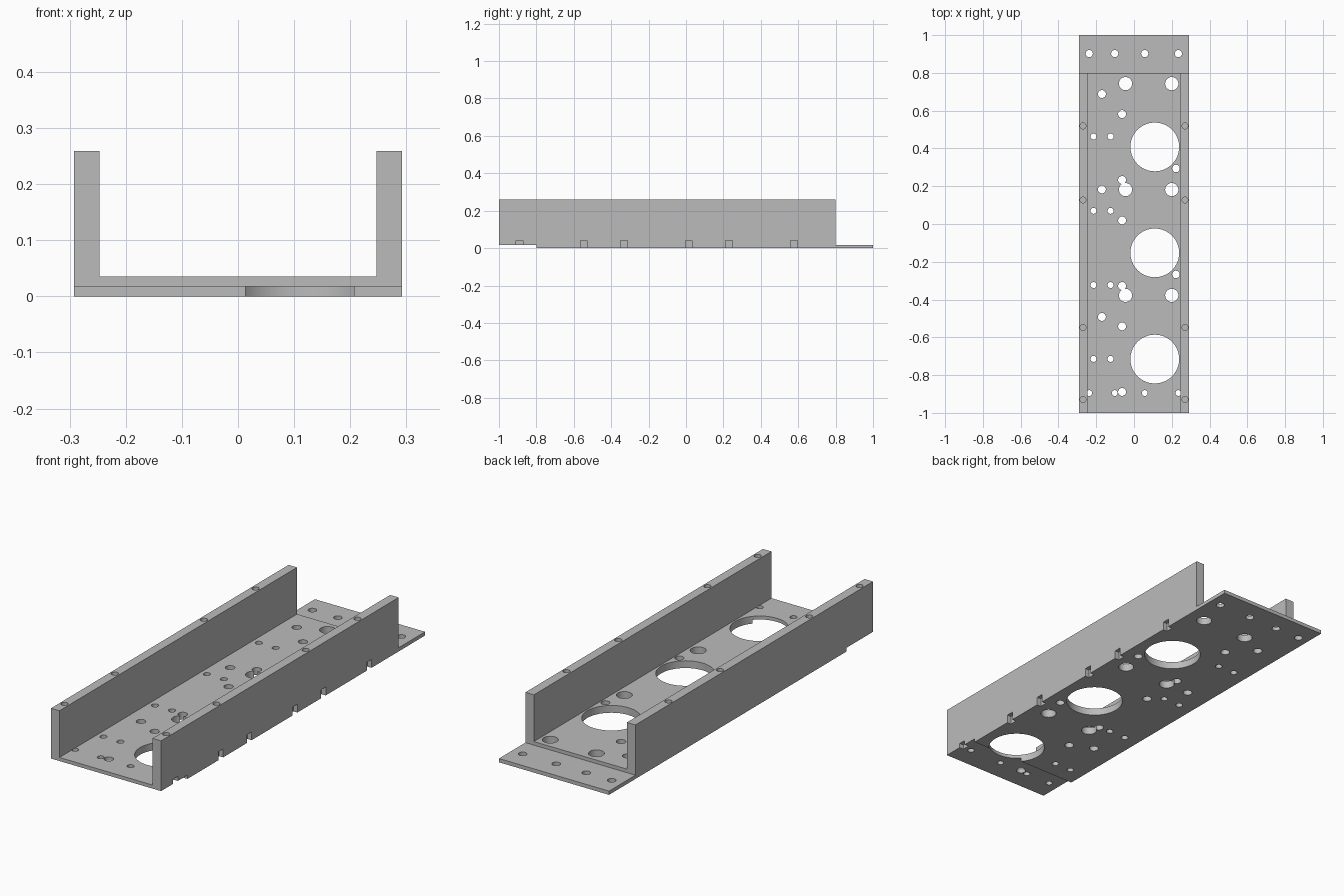
import bpy
import bmesh
from mathutils import Matrix, Vector

if "Cube" in bpy.data.objects:
    bpy.data.objects.remove(bpy.data.objects["Cube"], do_unlink=True)

HALF_W, INNER, TOP = 0.292, 0.247, 0.259
LAP, FLOOR = 0.018, 0.035

# Plain grey material
grey = bpy.data.materials.new("plain_grey")
grey.use_nodes = True
colour = (0.5, 0.5, 0.5, 1)
grey.diffuse_color = colour
grey.node_tree.nodes["Principled BSDF"].inputs["Base Color"].default_value = colour


def finish(bm, name):
    bmesh.ops.recalc_face_normals(bm, faces=bm.faces)
    mesh = bpy.data.meshes.new(name)
    bm.to_mesh(mesh)
    bm.free()
    mesh.materials.append(grey)
    obj = bpy.data.objects.new(name, mesh)
    bpy.context.scene.collection.objects.link(obj)
    return obj


def add_box(bm, low, high):
    low, high = Vector(low), Vector(high)
    matrix = Matrix.Translation((low + high) / 2) @ Matrix.Diagonal((*(high - low), 1))
    bmesh.ops.create_cube(bm, size=1, matrix=matrix)


def add_drill(bm, x, y, radius, low=-0.05, high=0.06, sides=24):
    matrix = Matrix.Translation((x, y, (low + high) / 2))
    bmesh.ops.create_cone(bm, cap_ends=True, segments=sides, radius1=radius,
                          radius2=radius, depth=high - low, matrix=matrix)


# Solid body: side outline with a lap step at each end, extruded across the width
outline = [(-1, LAP), (-0.8, LAP), (-0.8, 0), (1, 0),
           (1, LAP), (0.8, LAP), (0.8, TOP), (-1, TOP)]
bm = bmesh.new()
side = bm.faces.new([bm.verts.new((-HALF_W, y, z)) for y, z in outline])
sweep = bmesh.ops.extrude_face_region(bm, geom=[side])
moved = [v for v in sweep["geom"] if isinstance(v, bmesh.types.BMVert)]
bmesh.ops.translate(bm, verts=moved, vec=(2 * HALF_W, 0, 0))
channel = finish(bm, "channel_track")

# Trough between the walls, side notches and blind holes in the wall tops
bm = bmesh.new()
add_box(bm, (-INNER, -1.1, FLOOR), (INNER, 0.9, 0.4))
for y in (-0.89, -0.547, -0.332, 0.015, 0.23, 0.577):
    add_box(bm, (0.27, y - 0.018, -0.05), (0.35, y + 0.018, 0.04))
for x in (-0.27, 0.27):
    for y in (0.519, 0.127, -0.548, -0.929):
        add_drill(bm, x, y, 0.016, 0.16, 0.3)
trough = finish(bm, "trough_cutter")

# Three large openings, each with a pair of medium holes
bm = bmesh.new()
for y in (0.408, -0.153, -0.715):
    add_drill(bm, 0.11, y, 0.129, sides=64)
    for x in (-0.045, 0.2):
        add_drill(bm, x, y + 0.335, 0.035, sides=32) if y > -0.7 else None
        add_drill(bm, x, y + 0.337, 0.035, sides=32) if y < -0.7 else None
openings = finish(bm, "opening_cutter")

# Small holes through the floor and end flange
bm = bmesh.new()
for y in (0.582, 0.233, 0.019, -0.328, -0.542, -0.889):
    add_drill(bm, -0.063, y, 0.021)
for y in (0.688, 0.183, -0.492):
    add_drill(bm, -0.17, y, 0.021)
for y in (0.294, -0.267):
    add_drill(bm, 0.222, y, 0.02)
for y in (0.463, 0.07, -0.323, -0.714):
    for x in (-0.214, -0.124):
        add_drill(bm, x, y, 0.016)
for x in (-0.237, -0.102, 0.057, 0.235):
    add_drill(bm, x, 0.902, 0.019)
    add_drill(bm, x, -0.895, 0.0155, high=FLOOR + 0.001)
small_holes = finish(bm, "small_hole_cutter")

# Cut everything out of the body and discard the cutters
bpy.ops.object.select_all(action="DESELECT")
channel.select_set(True)
bpy.context.view_layer.objects.active = channel
for cutter in (trough, openings, small_holes):
    cutter.hide_render = True
    cut = channel.modifiers.new(cutter.name, "BOOLEAN")
    cut.operation = "DIFFERENCE"
    cut.solver = "EXACT"
    cut.object = cutter
    bpy.ops.object.modifier_apply(modifier=cut.name)
    bpy.data.objects.remove(cutter, do_unlink=True)
bpy.ops.object.shade_smooth_by_angle()
